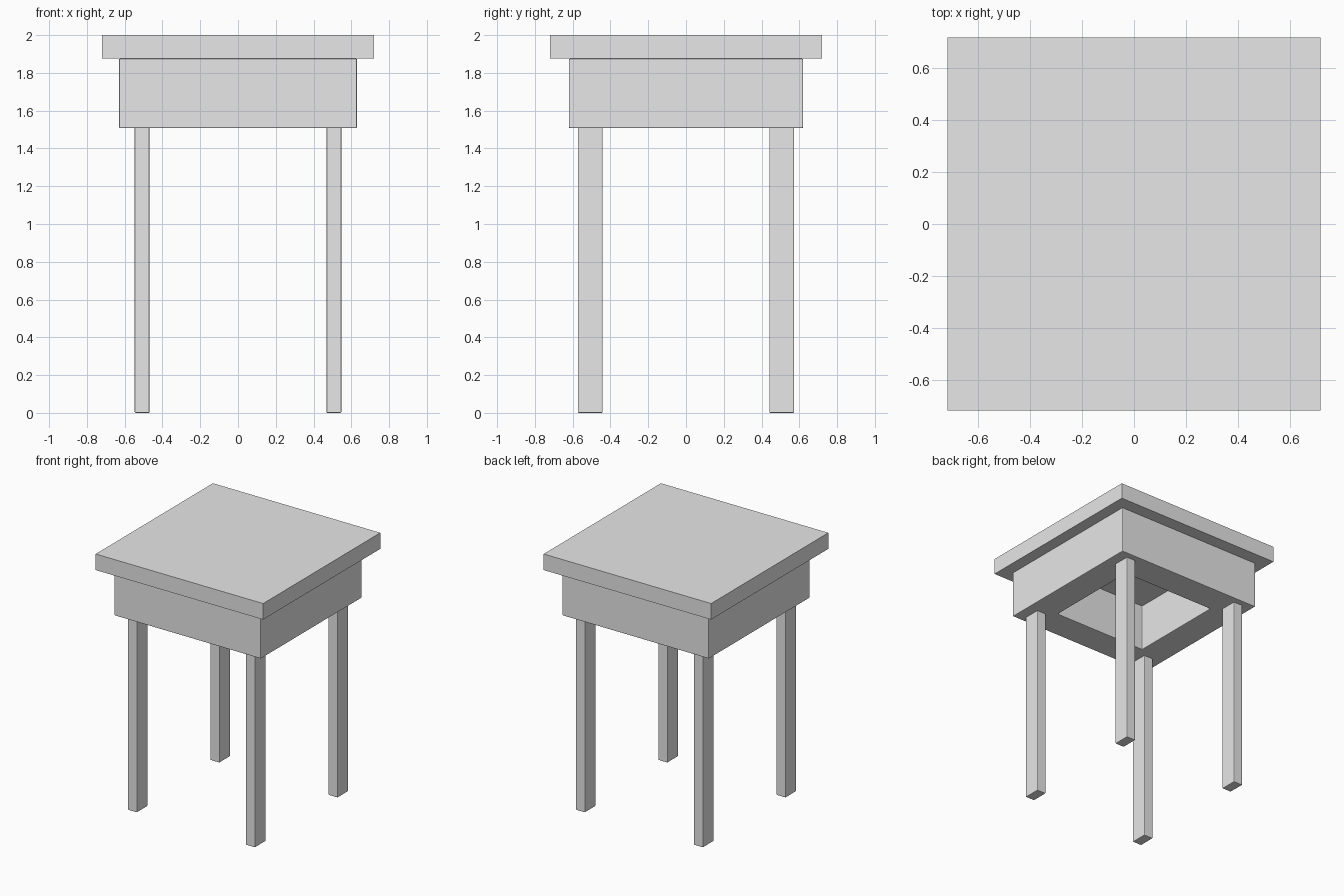
import bpy, bmesh

cube = bpy.data.objects.get("Cube")
if cube:
    bpy.data.objects.remove(cube, do_unlink=True)

GREY = (0.8, 0.8, 0.8, 1.0)
grey = bpy.data.materials.new("light_grey")
grey.use_nodes = True
grey.diffuse_color = GREY
grey.node_tree.nodes["Principled BSDF"].inputs["Base Color"].default_value = GREY


def finish(name, bm, bevel=0.0):
    """Turn a bmesh into a coloured object, with an optional fine chamfer."""
    bmesh.ops.recalc_face_normals(bm, faces=bm.faces)
    mesh = bpy.data.meshes.new(name)
    bm.to_mesh(mesh)
    bm.free()
    mesh.materials.append(grey)
    obj = bpy.data.objects.new(name, mesh)
    bpy.context.collection.objects.link(obj)
    if bevel:
        mod = obj.modifiers.new("chamfer", 'BEVEL')
        mod.width = bevel
        mod.segments = 2
        mod.limit_method = 'ANGLE'
    return obj


def box(name, centre, size, bevel=0.0):
    bm = bmesh.new()
    bmesh.ops.create_cube(bm, size=1)
    bmesh.ops.scale(bm, vec=size, verts=bm.verts)
    bmesh.ops.translate(bm, vec=centre, verts=bm.verts)
    return finish(name, bm, bevel)


def frame(name, outer, inner, z0, z1, bevel):
    """Rectangular ring, given outer and inner half sizes."""
    bm = bmesh.new()
    corners = [(-1, -1), (1, -1), (1, 1), (-1, 1)]
    rings = [[bm.verts.new((sx * h[0], sy * h[1], z0)) for sx, sy in corners]
             for h in (outer, inner)]
    for i in range(4):
        j = (i + 1) % 4
        bm.faces.new((rings[0][i], rings[0][j], rings[1][j], rings[1][i]))
    ext = bmesh.ops.extrude_face_region(bm, geom=bm.faces[:], use_keep_orig=True)
    top = [v for v in ext["geom"] if isinstance(v, bmesh.types.BMVert)]
    bmesh.ops.translate(bm, vec=(0, 0, z1 - z0), verts=top)
    return finish(name, bm, bevel)


# Flat square top
box("table_top", (0, 0, 1.9375), (1.44, 1.44, 0.125))

# Hollow apron beneath the top
frame("apron", (0.63, 0.62), (0.40, 0.385), 1.508, 1.875, 0.005)

# Four rectangular legs, deeper than they are wide
for side, sx in (("left", 1), ("right", -1)):
    for end, sy in (("front", -1), ("back", 1)):
        box(f"{end}_{side}_leg", (sx * 0.508, sy * 0.507, 0.757),
            (0.078, 0.131, 1.514), 0.005)
